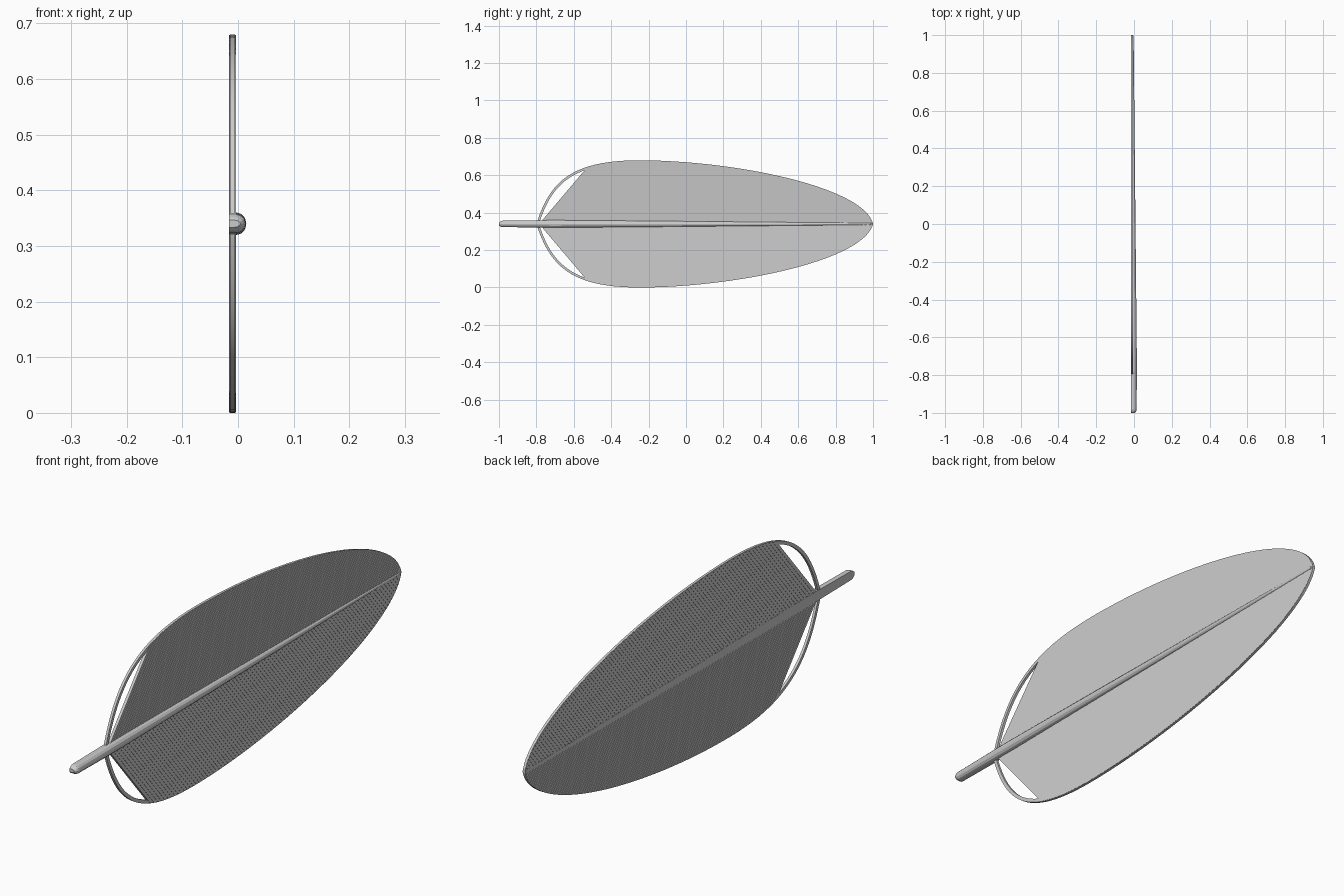
import bpy
import math

if "Cube" in bpy.data.objects:
    bpy.data.objects.remove(bpy.data.objects["Cube"], do_unlink=True)

MID = 0.34                      # height of the shaft
BACK, FRONT = -0.016, -0.004    # thickness range of the vanes
STEP = 0.0012                   # how far each barb overlaps the next
PITCH = 0.018                   # spacing of the barbs along the shaft
SLANT = (0.646, 0.763)          # direction of the barbs

grey = bpy.data.materials.new("feather_grey")
grey.use_nodes = True
colour = (0.6, 0.6, 0.6, 1)
grey.diffuse_color = colour
grey.node_tree.nodes["Principled BSDF"].inputs["Base Color"].default_value = colour


def loft(name, rings, closed=False, angle=None):
    """Skin a list of equal closed rings, capping the ends or joining them."""
    n, count = len(rings[0]), len(rings)
    faces = []
    for i in range(count if closed else count - 1):
        a, b = i * n, (i + 1) % count * n
        faces += [(a + k, a + (k + 1) % n, b + (k + 1) % n, b + k) for k in range(n)]
    if not closed:
        faces += [tuple(range(n))[::-1], tuple(range((count - 1) * n, count * n))]
    mesh = bpy.data.meshes.new(name)
    mesh.from_pydata([v for ring in rings for v in ring], [], faces)
    mesh.materials.append(grey)
    obj = bpy.data.objects.new(name, mesh)
    bpy.context.collection.objects.link(obj)
    bpy.ops.object.select_all(action="DESELECT")
    obj.select_set(True)
    bpy.context.view_layer.objects.active = obj
    bpy.ops.object.mode_set(mode="EDIT")
    bpy.ops.mesh.select_all(action="SELECT")
    bpy.ops.mesh.normals_make_consistent(inside=False)
    bpy.ops.object.mode_set(mode="OBJECT")
    if angle:
        bpy.ops.object.shade_smooth_by_angle(angle=math.radians(angle))


def bezier(p, steps):
    points = []
    for i in range(steps):
        t = i / steps
        w = ((1 - t) ** 3, 3 * t * (1 - t) ** 2, 3 * t * t * (1 - t), t ** 3)
        points.append(tuple(sum(w[k] * p[k][c] for k in range(4)) for c in (0, 1)))
    return points


# Half outline of the feather as (y, half width)
half = bezier([(-0.8, 0), (-0.73, 0.22), (-0.62, 0.34), (-0.25, 0.34)], 24)
half += bezier([(-0.25, 0.34), (0.25, 0.34), (0.95, 0.2), (1, 0)], 40) + [(1, 0)]
outline = half + [(y, -h) for y, h in half[-2:0:-1]]

# Rim: thin rectangular band around the outline, just below the barb surface
rings = []
for i, (y, h) in enumerate(outline):
    before, after = outline[i - 1], outline[(i + 1) % len(outline)]
    dy, dh = after[0] - before[0], after[1] - before[1]
    size = math.hypot(dy, dh)
    iy, ih = y + dh / size * 0.013, h - dy / size * 0.013
    x0, x1 = BACK + STEP, FRONT - STEP
    rings.append([(x0, y, MID + h), (x1, y, MID + h),
                  (x1, iy, MID + ih), (x0, iy, MID + ih)])
loft("rim", rings, closed=True, angle=40)


def half_width(y):
    for (y0, h0), (y1, h1) in zip(half, half[1:]):
        if y0 <= y <= y1:
            return h0 + (h1 - h0) * (y - y0) / (y1 - y0)
    return 0


def barb_length(y):
    """Length of a slanting barb from the shaft to the rim."""
    low, high = 0, 0.6
    for _ in range(24):
        t = (low + high) / 2
        if half_width(y + SLANT[0] * t) - 0.001 > SLANT[1] * t:
            low = t
        else:
            high = t
    return low


# Vanes: rows of slanting barbs, each tilted slightly over the next
for name, side in (("upper_vane", 1), ("lower_vane", -1)):
    rings = []
    for i in range(int(1.77 / PITCH)):
        for offset in (0, 1):
            y = -0.785 + (i + offset) * PITCH
            t = barb_length(y)
            end = (y + SLANT[0] * t, MID + side * SLANT[1] * t)
            x0, x1 = BACK + STEP * (1 - offset), FRONT - STEP * offset
            rings.append([(x0, y, MID), (x1, y, MID), (x1, *end), (x0, *end)])
    loft(name, rings)

# Shaft: flat-backed, domed and tapering to the tip, with a rounded quill end
section = [(0, -1), (0.45, -1)]
section += [(0.45 + 0.55 * math.sin(a), -math.cos(a))
            for a in (math.pi * k / 6 for k in range(1, 6))]
section += [(0.45, 1), (0, 1)]
stations = []
for k in range(1, 5):
    a = math.pi * k / 8
    stations.append((-0.98 - 0.02 * math.cos(a), 0.017 * math.sin(a),
                     0.014 + 0.016 * math.sin(a)))
stations[0] = (-1, *stations[0][1:])
stations += [(-0.8, 0.019, 0.031), (-0.7, 0.020, 0.031),
             (0.985, 0.006, 0.014), (0.998, 0.005, 0.013)]
loft("shaft", [[(BACK + u * deep, y, MID + v * wide) for u, v in section]
               for y, wide, deep in stations])
